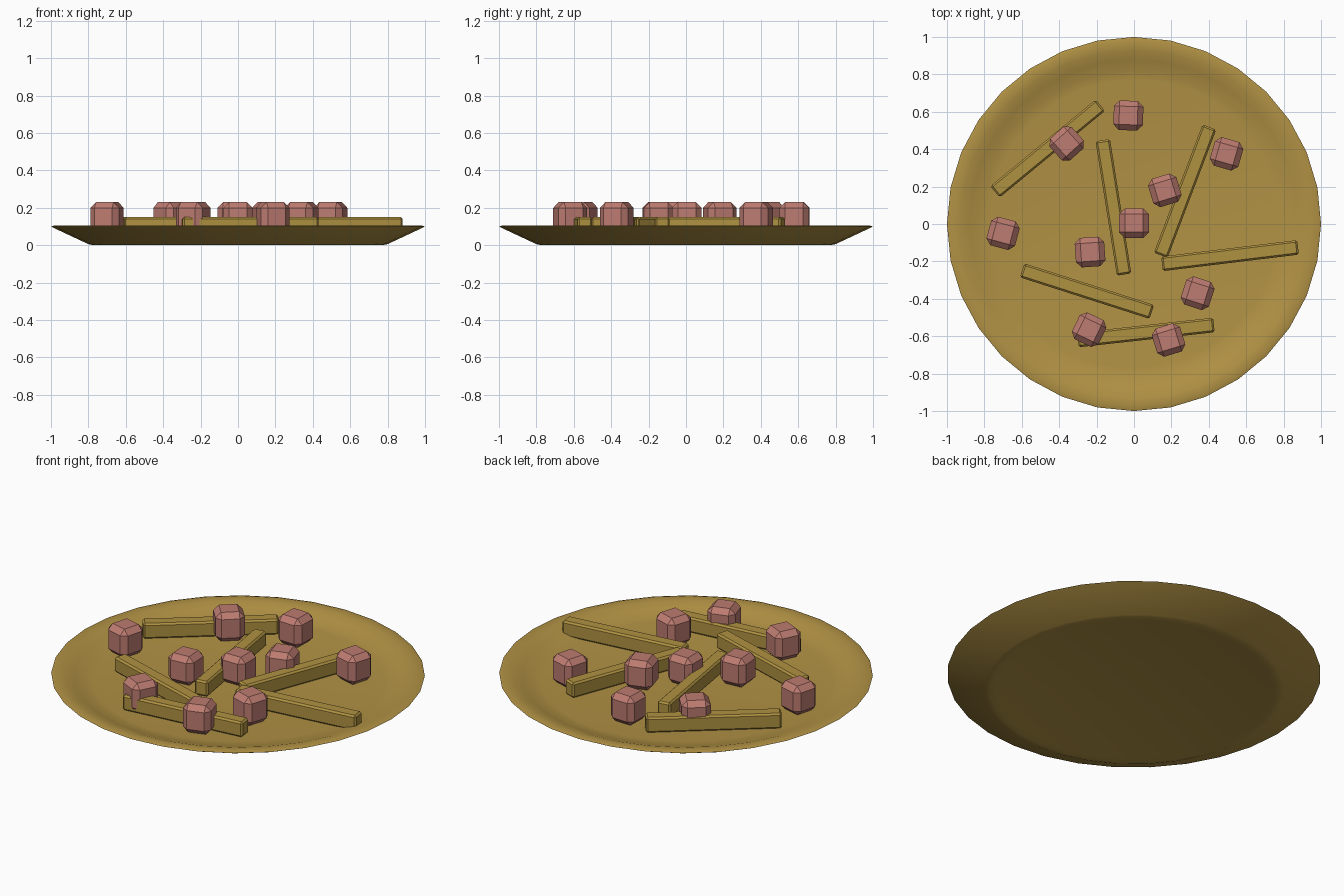
import bpy, bmesh, math
from mathutils import Matrix, Vector

if "Cube" in bpy.data.objects:
    bpy.data.objects.remove(bpy.data.objects["Cube"])

SIDES = 32
FLOOR = 0.06


def make_material(name, colour):
    mat = bpy.data.materials.new(name)
    mat.use_nodes = True
    mat.diffuse_color = (*colour, 1)
    mat.node_tree.nodes["Principled BSDF"].inputs["Base Color"].default_value = (*colour, 1)
    return mat


def add_object(name, bm, mat):
    bmesh.ops.recalc_face_normals(bm, faces=bm.faces)
    mesh = bpy.data.meshes.new(name)
    bm.to_mesh(mesh)
    bm.free()
    mesh.materials.append(mat)
    obj = bpy.data.objects.new(name, mesh)
    bpy.context.collection.objects.link(obj)
    return obj


def add_block(name, size, bevel, centre, angle, mat):
    """Chamfered box resting on the plate floor."""
    bm = bmesh.new()
    bmesh.ops.create_cube(bm, size=1, matrix=Matrix.Diagonal((*size, 1)))
    bmesh.ops.bevel(bm, geom=bm.edges[:], offset=bevel, segments=1, affect='EDGES')
    obj = add_object(name, bm, mat)
    obj.location = (centre[0], centre[1], FLOOR + size[2] / 2)
    obj.rotation_euler.z = angle
    return obj


ochre = make_material("ochre", (0.44, 0.285, 0.058))
ochre_stick = make_material("stick ochre", (0.43, 0.285, 0.052))
pink = make_material("dusty pink", (0.51, 0.2, 0.165))

# Plate: revolved profile from underside centre, round the rim, to the floor centre
profile = [(0, 0.008), (0.74, 0.008), (0.77, 0), (0.8, 0.006), (0.98, 0.09),
           (1, 0.1), (0.98, 0.106), (0.93, 0.102), (0.88, 0.085),
           (0.82, 0.066), (0.77, FLOOR), (0, FLOOR)]
bm = bmesh.new()
verts = [bm.verts.new((r, 0, z)) for r, z in profile]
edges = [bm.edges.new(pair) for pair in zip(verts, verts[1:])]
bmesh.ops.spin(bm, geom=verts + edges, cent=(0, 0, 0), axis=(0, 0, 1),
               angle=math.tau, steps=SIDES, use_duplicate=False)
bmesh.ops.remove_doubles(bm, verts=bm.verts, dist=0.0005)
plate = add_object("plate", bm, ochre)
bpy.context.view_layer.objects.active = plate
plate.select_set(True)
bpy.ops.object.shade_smooth_by_angle(angle=math.radians(50))
plate.select_set(False)

# Sticks: each laid between two end points
sticks = [((-0.743, 0.172), (-0.18, 0.635)), ((-0.167, 0.448), (-0.053, -0.27)),
          ((0.403, 0.518), (0.143, -0.167)), ((0.15, -0.213), (0.877, -0.125)),
          ((-0.598, -0.248), (0.095, -0.47)), ((-0.3, -0.62), (0.427, -0.54))]
for i, (start, end) in enumerate(sticks):
    a, b = Vector(start), Vector(end)
    d = b - a
    add_block(f"stick_{i + 1}", (d.length, 0.078, 0.09), 0.01, (a + b) / 2,
              math.atan2(d.y, d.x), ochre_stick)

# Cubes: x, y and turn in degrees
cubes = [(0, 0.005, 0), (-0.03, 0.58, -2), (-0.36, 0.43, 42), (0.495, 0.375, -16),
         (0.165, 0.18, 17), (-0.7, -0.05, -15), (-0.235, -0.15, 4),
         (0.34, -0.37, -18), (-0.24, -0.565, -26), (0.185, -0.62, 17)]
for i, (x, y, turn) in enumerate(cubes):
    add_block(f"cube_{i + 1}", (0.158, 0.158, 0.17), 0.03, (x, y), math.radians(turn), pink)
